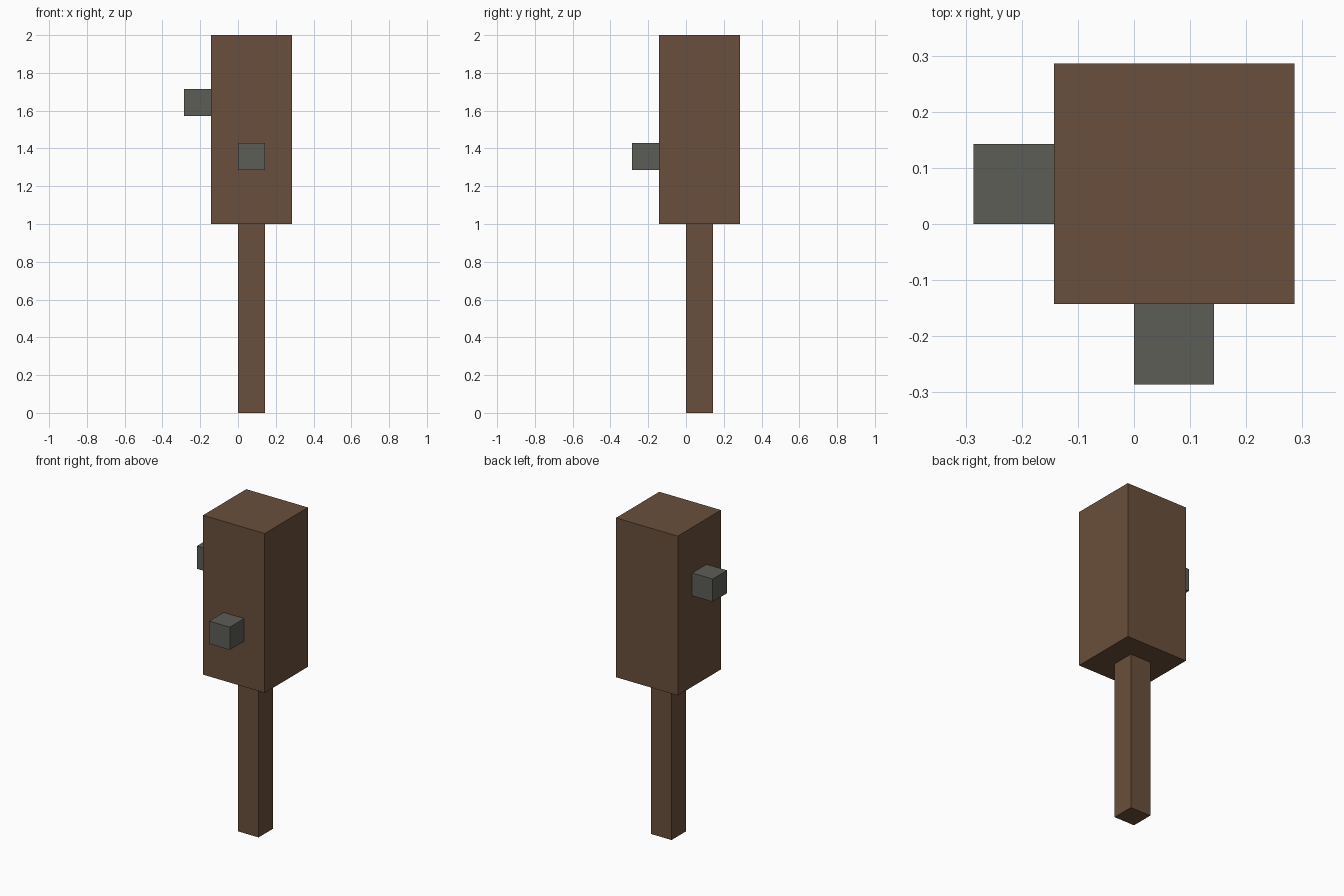
import bpy
import bmesh
from mathutils import Vector

cube = bpy.data.objects.get("Cube")
if cube:
    bpy.data.objects.remove(cube, do_unlink=True)

U = 1 / 7  # block size: the model is fourteen blocks tall


def material(name, rgb):
    mat = bpy.data.materials.new(name)
    mat.use_nodes = True
    color = (*rgb, 1)
    mat.diffuse_color = color
    bsdf = next(n for n in mat.node_tree.nodes if n.type == "BSDF_PRINCIPLED")
    bsdf.inputs["Base Color"].default_value = color
    return mat


def box(name, low, size, mat):
    """Box given by its low corner and size, both in blocks."""
    bm = bmesh.new()
    bmesh.ops.create_cube(bm, size=1)
    for v in bm.verts:
        v.co = [(l + (c + 0.5) * s) * U for l, c, s in zip(low, v.co, size)]
    mesh = bpy.data.meshes.new(name)
    bm.to_mesh(mesh)
    bm.free()
    mesh.materials.append(mat)
    obj = bpy.data.objects.new(name, mesh)
    bpy.context.collection.objects.link(obj)
    return obj


wood = material("brown wood", (0.144, 0.078, 0.045))
stone = material("grey stone", (0.109, 0.109, 0.097))

# Handle and club head
box("handle", (0, 0, 0), (1, 1, 7), wood)
box("head", (-1, -1, 7), (3, 3, 7), wood)

# Studs on the front and right sides
box("front_stud", (0, -2, 9), (1, 1, 1), stone)
box("right_stud", (-2, 0, 11), (1, 1, 1), stone)
